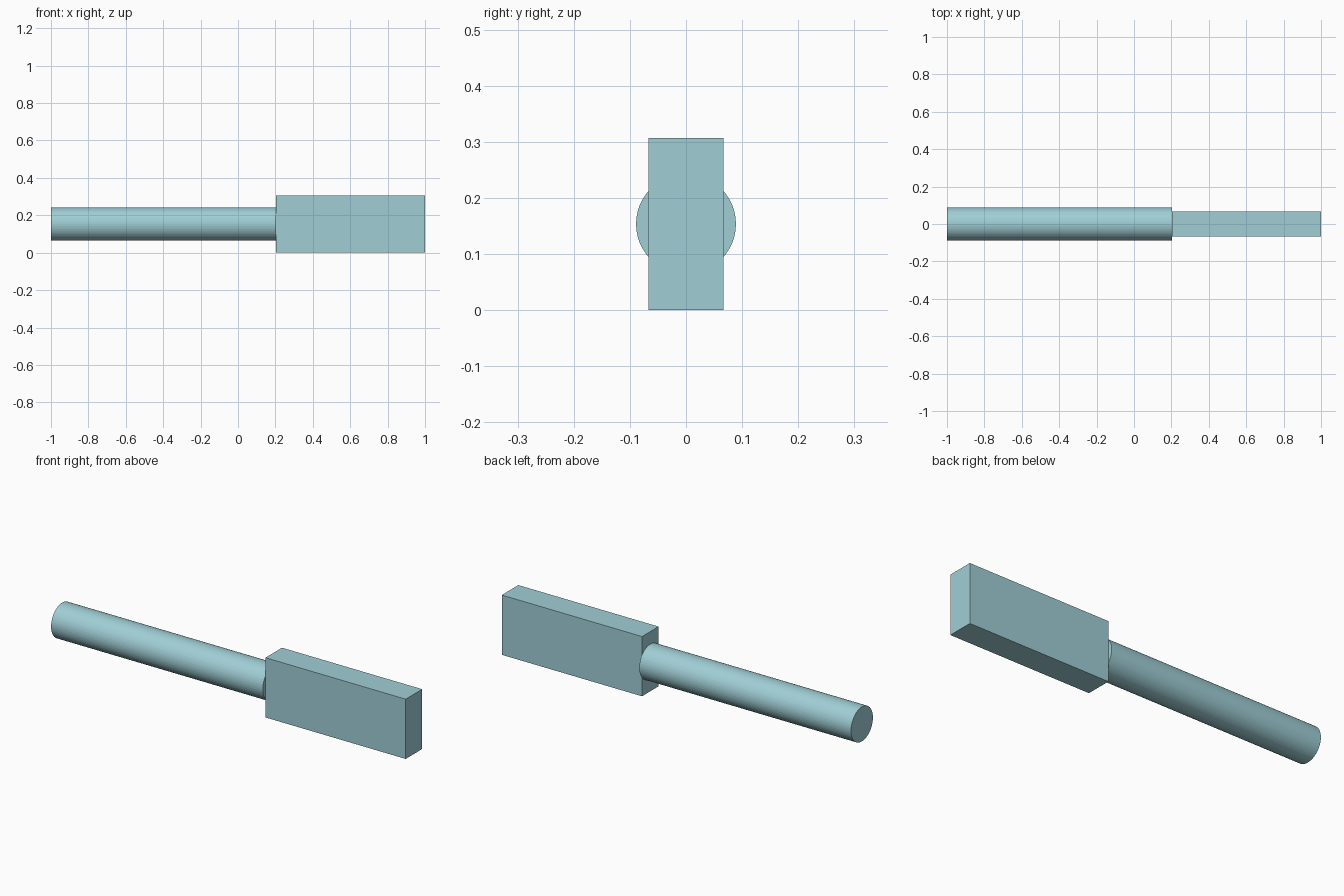
import bpy
import math

if "Cube" in bpy.data.objects:
    bpy.data.objects.remove(bpy.data.objects["Cube"])

teal = bpy.data.materials.new("pale teal")
teal.diffuse_color = (0.35, 0.62, 0.67, 1)
teal.use_nodes = True
teal.node_tree.nodes["Principled BSDF"].inputs["Base Color"].default_value = teal.diffuse_color

JOINT_X = 0.203      # where the handle meets the head
HEIGHT = 0.307
MID_Z = HEIGHT / 2


def finish(name):
    obj = bpy.context.object
    obj.name = name
    obj.data.materials.append(teal)
    return obj


# Round handle lying along x
bpy.ops.mesh.primitive_cylinder_add(
    vertices=48, radius=0.089, depth=JOINT_X + 1,
    location=((JOINT_X - 1) / 2, 0, MID_Z), rotation=(0, math.pi / 2, 0))
finish("handle")

# Rectangular head
bpy.ops.mesh.primitive_cube_add(size=1, location=((JOINT_X + 1) / 2, 0, MID_Z))
head = finish("head")
head.scale = (1 - JOINT_X, 0.134, HEIGHT)
